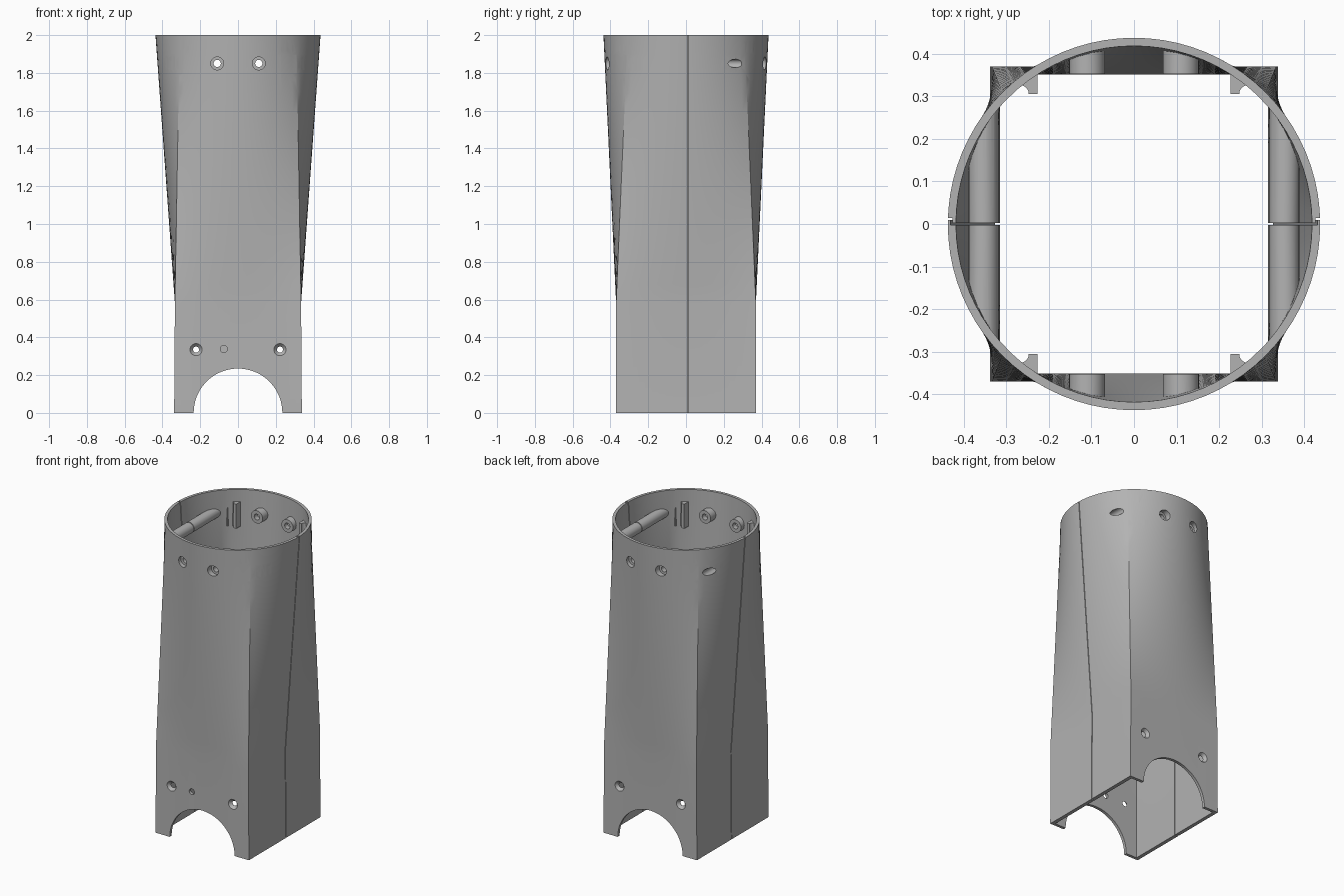
import bpy, bmesh, math
from mathutils import Matrix, Vector

if "Cube" in bpy.data.objects:
    bpy.data.objects.remove(bpy.data.objects["Cube"])

grey = bpy.data.materials.new("plain_grey")
grey.diffuse_color = (0.45, 0.45, 0.45, 1)
grey.use_nodes = True
grey.node_tree.nodes["Principled BSDF"].inputs["Base Color"].default_value = grey.diffuse_color

Z_BEND, Z_TOP, Z_SCREW = 0.58, 2.0, 1.85


def finish(bm, name):
    bmesh.ops.recalc_face_normals(bm, faces=bm.faces)
    mesh = bpy.data.meshes.new(name)
    bm.to_mesh(mesh)
    bm.free()
    ob = bpy.data.objects.new(name, mesh)
    bpy.context.collection.objects.link(ob)
    mesh.materials.append(grey)
    return ob


def skin(rings, name):
    """Closed solid through a stack of equal-length rings."""
    bm = bmesh.new()
    rows = [[bm.verts.new(p) for p in r] for r in rings]
    n = len(rows[0])
    for a, b in zip(rows, rows[1:]):
        for i in range(n):
            j = (i + 1) % n
            bm.faces.new((a[i], a[j], b[j], b[i]))
    bm.faces.new(rows[0])
    bm.faces.new(rows[-1])
    return finish(bm, name)


def rod(start, end, r1, r2=None, name="rod", seg=32):
    start, end = Vector(start), Vector(end)
    axis = end - start
    m = Matrix.Translation((start + end) / 2) @ axis.to_track_quat('Z', 'Y').to_matrix().to_4x4()
    bm = bmesh.new()
    bmesh.ops.create_cone(bm, cap_ends=True, segments=seg, radius1=r1,
                          radius2=r1 if r2 is None else r2, depth=axis.length, matrix=m)
    return finish(bm, name)


def box(lo, hi, name):
    lo, hi = Vector(lo), Vector(hi)
    m = Matrix.Translation((lo + hi) / 2) @ Matrix.Diagonal((*(hi - lo), 1))
    bm = bmesh.new()
    bmesh.ops.create_cube(bm, size=1, matrix=m)
    return finish(bm, name)


def boolean(ob, other, op, keep=False):
    mod = ob.modifiers.new("bool", 'BOOLEAN')
    mod.operation, mod.solver, mod.object = op, 'EXACT', other
    dg = bpy.context.evaluated_depsgraph_get()
    mesh = bpy.data.meshes.new_from_object(ob.evaluated_get(dg))
    ob.modifiers.clear()
    ob.data = mesh
    if not keep:
        bpy.data.objects.remove(other)


def duct(hx0, hx1, hy, r, z0, z1, name, per_side=20, steps=14):
    """Rectangular base that blends into a circle at the top."""
    rect, circ = [], []
    for k in range(4):
        c, s = round(math.cos(k * math.pi / 2)), round(math.sin(k * math.pi / 2))
        for i in range(per_side):
            t = 2 * i / per_side - 1
            rect.append((c - s * t, s + c * t))
            a = k * math.pi / 2 + t * math.pi / 4
            circ.append((r * math.cos(a), r * math.sin(a)))
    rings = [[(x * hx0, y * hy, z0) for x, y in rect]]
    for j in range(steps + 1):
        f = j / steps * (z1 - Z_BEND) / (Z_TOP - Z_BEND)
        z = Z_BEND + f * (Z_TOP - Z_BEND)
        rings.append([(x * hx1 * (1 - f) + u * f, y * hy * (1 - f) + v * f, z)
                      for (x, y), (u, v) in zip(rect, circ)])
    return skin(rings, name)


# Tube wall: outer solid minus inner solid
outer = duct(0.338, 0.334, 0.37, 0.437, 0, Z_TOP, "outer_helper")
shell = duct(0.338, 0.334, 0.37, 0.437, 0, Z_TOP, "tower_shell")
boolean(shell, duct(0.314, 0.314, 0.351, 0.418, -0.1, 2.02, "inner_cutter"), 'DIFFERENCE')

# Inner fittings, trimmed to the outer surface and joined to the wall
fittings = []
for sx in (-1, 1):
    fittings.append(rod((sx * 0.353, -0.45, Z_SCREW), (sx * 0.353, 0.45, Z_SCREW), 0.035,
                        name="screw_tube"))
    for sy in (-1, 1):
        fittings.append(rod((sx * 0.11, sy * 0.352, Z_SCREW), (sx * 0.11, sy * 0.5, Z_SCREW),
                            0.042, name="screw_boss"))
        xs = sorted((sx * 0.227, sx * 0.31))
        ys = sorted((sy * 0.305, sy * 0.42))
        post = box((xs[0], ys[0], 1.76), (xs[1], ys[1], 1.92), "grip_post")
        boolean(post, rod((sx * 0.268, sy * 0.305, 1.7), (sx * 0.268, sy * 0.305, 2), 0.021),
                'DIFFERENCE')
        fittings.append(post)
for part in fittings:
    boolean(part, outer, 'INTERSECT', keep=True)
    boolean(shell, part, 'UNION')
bpy.data.objects.remove(outer)

# Screw holes
cutters = []
for sx in (-1, 1):
    for sy in (-1, 1):
        x = sx * 0.11
        cutters.append(rod((x, sy * 0.3, Z_SCREW), (x, sy * 0.5, Z_SCREW), 0.019))
        cutters.append(rod((x, sy * 0.385, Z_SCREW), (x, sy * 0.5, Z_SCREW), 0.034))
        x = sx * 0.222
        cutters.append(rod((x, sy * 0.3, 0.335), (x, sy * 0.4, 0.335), 0.016))
        cutters.append(rod((x, sy * 0.352, 0.335), (x, sy * 0.372, 0.335), 0.016, 0.034))
    x = sx * 0.35
    cutters.append(rod((x, 0.16, Z_SCREW), (x, 0.5, Z_SCREW), 0.0225))
cutters.append(rod((-0.075, -0.3, 0.338), (-0.075, -0.4, 0.338), 0.019))

# Arched openings at the foot, front and back
cutters.append(rod((0, -0.6, 0), (0, 0.6, 0), 0.235, seg=48))

# Stepped seam between the front and back halves
g, step = 0.0025, 0.012
prof = [(-0.15, -g), (g, -g), (g, step - g), (0.08, step - g),
        (0.08, step + g), (-g, step + g), (-g, g), (-0.15, g)]
for sx in (-1, 1):
    path = [(0.326, -0.1), (0.324, Z_BEND), (0.428, Z_TOP), (0.435, 2.1)]
    cutters.append(skin([[(sx * (mid + dx), y, z) for dx, y in prof] for mid, z in path],
                        "seam_cutter"))
for c in cutters:
    boolean(shell, c, 'DIFFERENCE')

# Smooth curved walls, sharp edges kept
bpy.ops.object.select_all(action='DESELECT')
shell.select_set(True)
bpy.context.view_layer.objects.active = shell
bpy.ops.object.shade_smooth_by_angle(angle=math.radians(25))
